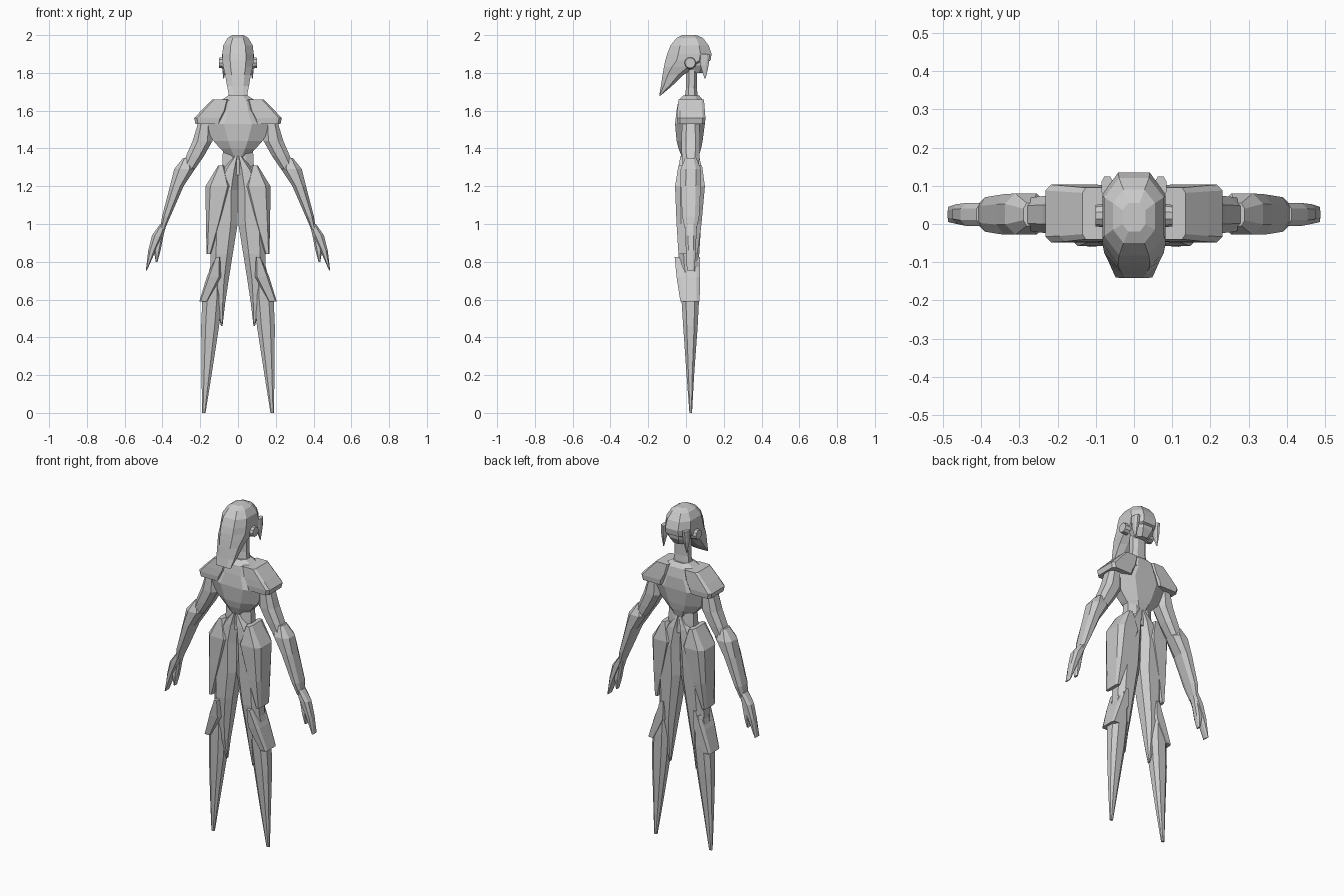
import bpy, bmesh
from mathutils import Matrix


def finish(name, bm, mirror):
    bmesh.ops.recalc_face_normals(bm, faces=bm.faces)
    me = bpy.data.meshes.new(name)
    bm.to_mesh(me)
    bm.free()
    ob = bpy.data.objects.new(name, me)
    bpy.context.collection.objects.link(ob)
    if mirror:
        mod = ob.modifiers.new("Mirror", 'MIRROR')
        mod.use_mirror_merge = False
    return ob


def loft(name, rows, k=0.25, mirror=True):
    """Skin chamfered rectangles; each row is z, x0, x1, y0, y1."""
    bm = bmesh.new()
    rings = []
    for z, x0, x1, y0, y1 in rows:
        a, b = (x1 - x0) * k, (y1 - y0) * k
        pts = [(x0 + a, y0), (x1 - a, y0), (x1, y0 + b), (x1, y1 - b),
               (x1 - a, y1), (x0 + a, y1), (x0, y1 - b), (x0, y0 + b)]
        rings.append([bm.verts.new((x, y, z)) for x, y in pts])
    for r, s in zip(rings, rings[1:]):
        for i in range(8):
            j = (i + 1) % 8
            bm.faces.new((r[i], r[j], s[j], s[i]))
    bm.faces.new(rings[0])
    bm.faces.new(rings[-1])
    return finish(name, bm, mirror)


def centred(name, rows, k=0.25):
    """Loft symmetric about x = 0; each row is z, half width, y0, y1."""
    return loft(name, [(z, -w, w, a, b) for z, w, a, b in rows], k, False)


# Head: swept hair shell, face, side locks, ear discs
centred("hair", [(2.0, .03, -.02, .055), (1.985, .055, -.05, .09),
                 (1.945, .078, -.082, .12), (1.90, .083, -.10, .135),
                 (1.865, .083, -.11, .13), (1.83, .078, -.117, .05),
                 (1.79, .068, -.124, -.012), (1.73, .058, -.133, -.075),
                 (1.68, .048, -.142, -.135)])
centred("face", [(1.89, .07, 0, .122), (1.84, .062, 0, .115),
                 (1.80, .035, .01, .09)])
loft("side_lock", [(1.90, .055, .085, .07, .125), (1.84, .06, .085, .075, .12),
                   (1.77, .074, .078, .098, .104)])
bm = bmesh.new()
bmesh.ops.create_cone(bm, cap_ends=True, segments=10, radius1=.033, radius2=.028,
                      depth=.035,
                      matrix=Matrix.Translation((.083, .022, 1.853)) @
                      Matrix.Rotation(1.5708, 4, 'Y'))
finish("ear_disc", bm, True)

# Torso
centred("neck", [(1.83, .045, 0, .06), (1.72, .045, 0, .058),
                 (1.64, .055, -.01, .065)])
centred("collar", [(1.68, .05, -.015, .07), (1.655, .09, -.04, .09),
                   (1.60, .11, -.05, .1)])
centred("chest", [(1.65, .06, -.04, .09), (1.60, .13, -.05, .1),
                  (1.53, .185, -.058, .1), (1.44, .13, -.05, .088),
                  (1.40, .095, -.04, .08), (1.35, .045, -.02, .065)], .3)
centred("waist", [(1.385, .08, -.015, .065), (1.33, .083, -.018, .068),
                  (1.26, .085, -.02, .07)])
loft("shoulder_pad", [(1.66, .05, .135, -.04, .095), (1.60, .06, .195, -.046, .1),
                      (1.56, .08, .232, -.048, .103),
                      (1.53, .09, .225, -.045, .1)], .1)

# Arms
loft("upper_arm", [(1.54, .14, .21, -.02, .07), (1.44, .135, .24, -.025, .075),
                   (1.36, .18, .275, -.022, .072), (1.28, .235, .305, -.015, .065)])
loft("forearm", [(1.35, .255, .29, -.005, .055), (1.29, .228, .338, -.028, .08),
                 (1.20, .288, .36, -.028, .078), (1.04, .358, .402, -.02, .07),
                 (.97, .388, .412, -.005, .055)])
loft("hand", [(1.0, .378, .412, -.005, .055), (.94, .395, .455, -.005, .055),
              (.86, .435, .475, 0, .052), (.755, .482, .488, .005, .045)])
loft("thumb", [(.95, .392, .43, .005, .05), (.86, .41, .445, .005, .05),
               (.80, .426, .436, .015, .04)])

# Hips and legs
loft("hip_plate", [(1.31, .075, .105, -.04, .085), (1.20, .03, .172, -.058, .1),
                   (1.0, .09, .17, -.05, .082), (.84, .145, .166, -.04, .06)], .18)
loft("thigh", [(1.36, 0, .02, -.03, .07), (1.29, 0, .08, -.04, .085),
               (1.18, 0, .145, -.048, .092), (1.0, .002, .148, -.045, .08),
               (.84, .028, .146, -.04, .07), (.70, .05, .148, -.025, .06),
               (.58, .068, .12, -.01, .045), (.46, .082, .09, .015, .03)])
loft("shin", [(.80, .10, .14, -.03, .07), (.62, .085, .188, -.025, .07),
              (.46, .10, .195, -.015, .062), (.2, .14, .193, .003, .043),
              (0, .172, .19, .018, .032)])
loft("knee_guard", [(.825, .095, .12, -.06, .075), (.72, .09, .165, -.05, .075),
                    (.59, .16, .205, -.03, .072)], .15)
